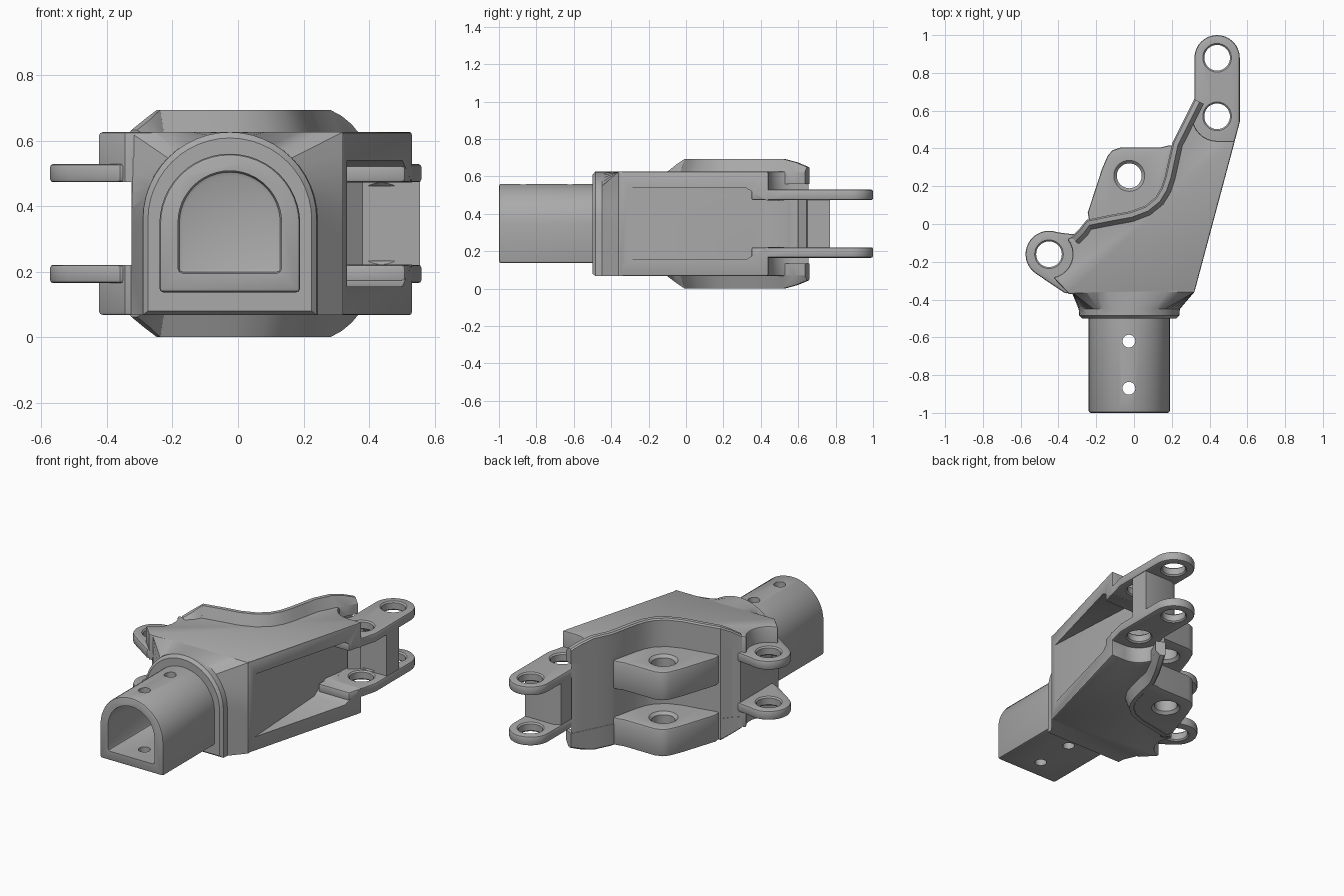
import bpy, bmesh, math
from mathutils import Vector

if "Cube" in bpy.data.objects:
    bpy.data.objects.remove(bpy.data.objects["Cube"], do_unlink=True)

MID = 0.347          # mirror height of the casting
TOP = 0.627          # top of the main body
grey = bpy.data.materials.new("cast_grey")
grey.use_nodes = True
grey.diffuse_color = (0.40, 0.40, 0.40, 1)
grey.node_tree.nodes["Principled BSDF"].inputs["Base Color"].default_value = (0.40, 0.40, 0.40, 1)


def flip(z):
    return 2 * MID - z


def loft(name, rings, bevel=0.0):
    """Skin closed rings of points, cap the ends and round the sharp edges."""
    bm = bmesh.new()
    loops = [[bm.verts.new(p) for p in ring] for ring in rings]
    n = len(loops[0])
    for a, b in zip(loops, loops[1:]):
        for i in range(n):
            j = (i + 1) % n
            bm.faces.new((a[i], a[j], b[j], b[i]))
    bm.faces.new(loops[0])
    bm.faces.new(loops[-1])
    bmesh.ops.recalc_face_normals(bm, faces=bm.faces)
    if bevel:
        sharp = [e for e in bm.edges if e.calc_face_angle(0) > math.radians(50)]
        bmesh.ops.bevel(bm, geom=sharp, offset=bevel, segments=2, profile=0.5,
                        affect='EDGES', clamp_overlap=True)
    me = bpy.data.meshes.new(name)
    bm.to_mesh(me)
    bm.free()
    ob = bpy.data.objects.new(name, me)
    bpy.context.scene.collection.objects.link(ob)
    me.materials.append(grey)
    return ob


def prism(name, outline, z0, z1, bevel=0.0):
    return loft(name, [[(x, y, z) for x, y in outline] for z in (z0, z1)], bevel)


def arc(cx, cy, r, a0, a1, n=16):
    angles = [math.radians(a0 + (a1 - a0) * i / n) for i in range(n + 1)]
    return [(cx + r * math.cos(a), cy + r * math.sin(a)) for a in angles]


def arch(cx, hw, z0, z1, square=False, n=24):
    """Round-topped doorway section, or the same points pushed out to a box."""
    pts = [(cx + hw, z0)]
    for i in range(n + 1):
        a = math.pi * i / n
        c, s = math.cos(a), math.sin(a)
        k = 1 / max(abs(c), abs(s)) if square else 1
        pts.append((cx + hw * c * k, z1 - hw + hw * s * k))
    return pts + [(cx - hw, z0)]


def along_y(section, y):
    return [(x, y, z) for x, z in section]


def lathe(name, x, y, profile, n=32):
    return loft(name, [[(px, py, z) for px, py in arc(x, y, r, 0, 360 - 360 / n, n - 1)]
                       for r, z in profile])


def combine(target, other, operation):
    mod = target.modifiers.new("join", 'BOOLEAN')
    mod.operation = operation
    mod.solver = 'EXACT'
    mod.object = other
    bpy.context.view_layer.objects.active = target
    bpy.ops.object.modifier_apply(modifier=mod.name)
    bpy.data.objects.remove(other, do_unlink=True)


# Curved back wall, from the long arm to the short lug
wall = [(.32, .66), (.29, .60), (.255, .53), (.205, .43), (.185, .34), (.165, .25), (.145, .19),
        (.115, .14), (.06, .095), (-.02, .065), (-.13, .045), (-.25, .02), (-.29, -.03), (-.33, -.07)]

# Main body
outline = [(.32, -.36), (.534, .44)] + arc(.44, .57, .13, 270, 180, 8) + wall
outline += arc(-.45, -.16, .125, 40, -80, 10) + [(-.345, -.37)]
body = prism("bracket_body", outline, flip(TOP), TOP, 0.01)
parts, cuts = [], []

# Front shoulder, blending the round collar into the square body
lo, hi = flip(TOP) + .001, TOP - .001
box = arch(-.005, .325, lo, hi, True)
parts.append(loft("front_shoulder", [
    along_y(arch(-.025, .25, lo + .012, hi - .018), -.50),
    along_y(arch(-.025, .265, lo, hi), -.485),
    along_y(arch(-.025, .268, lo, hi), -.45),
    along_y(box, -.36), along_y(box, -.30)]))

# Socket tube with its cavity
parts.append(loft("socket_tube", [along_y(arch(-.025, .215, .137, .56), y)
                                  for y in (-1, -.42)], 0.012))
cuts.append(loft("socket_cavity", [along_y(arch(-.025, .158, .195, .508), y)
                                   for y in (-1.1, -.45)], 0.015))

# Raised rims along the back wall, above and below
rings = []
for i, p in enumerate(wall):
    t = Vector(wall[min(i + 1, len(wall) - 1)]) - Vector(wall[max(i - 1, 0)])
    side = Vector((-t.y, t.x)).normalized()
    h = {0: .65, 1: .675, len(wall) - 1: .632, len(wall) - 2: .665}.get(i, flip(0))
    section = [(-.002, .56), (-.002, h - .008), (.006, h), (.03, h), (.055, TOP - .004), (.055, .56)]
    rings.append([(p[0] + side.x * d, p[1] + side.y * d, z) for d, z in section])
parts.append(loft("upper_rim", rings))
parts.append(loft("lower_rim", [[(x, y, flip(z)) for x, y, z in r] for r in rings]))

# Hinge knuckles on the back wall
inner = [(x + .015, y - .015) for x, y in wall[3:12]]
knuckle = inner + [(-.245, .06), (-.17, .29), (-.14, .36), (-.115, .39), (-.07, .405),
                   (.14, .405), (.18, .415)]
for name, z0, z1 in (("lower_knuckle", .003, .172), ("upper_knuckle", .347, .522)):
    parts.append(prism(name, knuckle, z0, z1, 0.01))

# Paired lug plates on the long arm and on the short side
long_lug = [(.30, .35), (.51, .35), (.56, .54)] + arc(.44, .88, .12, 0, 180) + [(.32, .64), (.30, .60)]
short_lug = arc(-.45, -.16, .124, 70, 235) + [(-.36, -.37), (-.25, -.30), (-.25, -.03),
                                             (-.31, -.055), (-.36, -.05)]
for level, z0, z1 in (("lower", .165, .221), ("upper", flip(.221), flip(.165))):
    parts.append(prism(level + "_long_lug", long_lug, z0, z1, 0.01))
    parts.append(prism(level + "_short_lug", short_lug, z0, z1, 0.01))

# Pillar between the long lugs
pillar = [(.325, .60), (.38, .645), (.555, .65), (.555, .77), (.36, .77), (.325, .75)]

# Side pocket: wide at the front, narrowing towards the arm
floor = [(.334, -.33), (.29, .40), (.315, .55), (.345, .62), (.39, .65), (.70, .65), (.70, -.33)]
side_profile = [(-.35, .155), (.32, .155), (.43, .222), (.66, .222)]
side_profile += [(y, flip(z)) for y, z in reversed(side_profile)]
pocket = prism("side_pocket", floor, .10, .60)
limit = loft("pocket_limit", [[(x, y, z) for y, z in side_profile] for x in (.2, .8)])
combine(pocket, limit, 'INTERSECT')

# Gap of the short fork
gap = [(-.70, -.42), (-.345, -.42), (-.325, -.38), (-.325, -.06), (-.35, .02), (-.70, .02)]

# Assemble; the pocket and fork are cleared from the body before the lugs join
combine(body, parts.pop(0), 'UNION')
combine(body, pocket, 'DIFFERENCE')
combine(body, prism("fork_gap", gap, .221, flip(.221)), 'DIFFERENCE')
parts.append(prism("arm_pillar", pillar, .20, flip(.20)))
for part in parts:
    combine(body, part, 'UNION')

# Bolt and hinge holes with eased rims
for x, y, levels, r in ((.44, .57, (.165, .221), .068), (.44, .88, (.165, .221), .068),
                        (-.45, -.16, (.165, .221), .068)):
    for z0, z1 in (levels, (flip(levels[1]), flip(levels[0]))):
        cuts.append(lathe("bolt_hole", x, y, [(r + .02, z0 - .012), (r, z0 + .008),
                                              (r, z1 - .008), (r + .02, z1 + .012)]))
for z0, z1 in ((.003, .172), (.347, .522)):
    cuts.append(lathe("hinge_hole", -.025, .255, [(.098, z0 - .016), (.066, z0 + .016),
                                                 (.066, z1 - .016), (.098, z1 + .016)]))
for y in (-.62, -.87):
    cuts.append(lathe("pin_hole", -.027, y, [(.034, .05), (.034, .62)], 20))
for cut in cuts:
    combine(body, cut, 'DIFFERENCE')

# Smooth the curved faces and keep the edges crisp
bpy.ops.object.select_all(action='DESELECT')
body.select_set(True)
bpy.context.view_layer.objects.active = body
bpy.ops.object.shade_smooth_by_angle(angle=math.radians(32))
